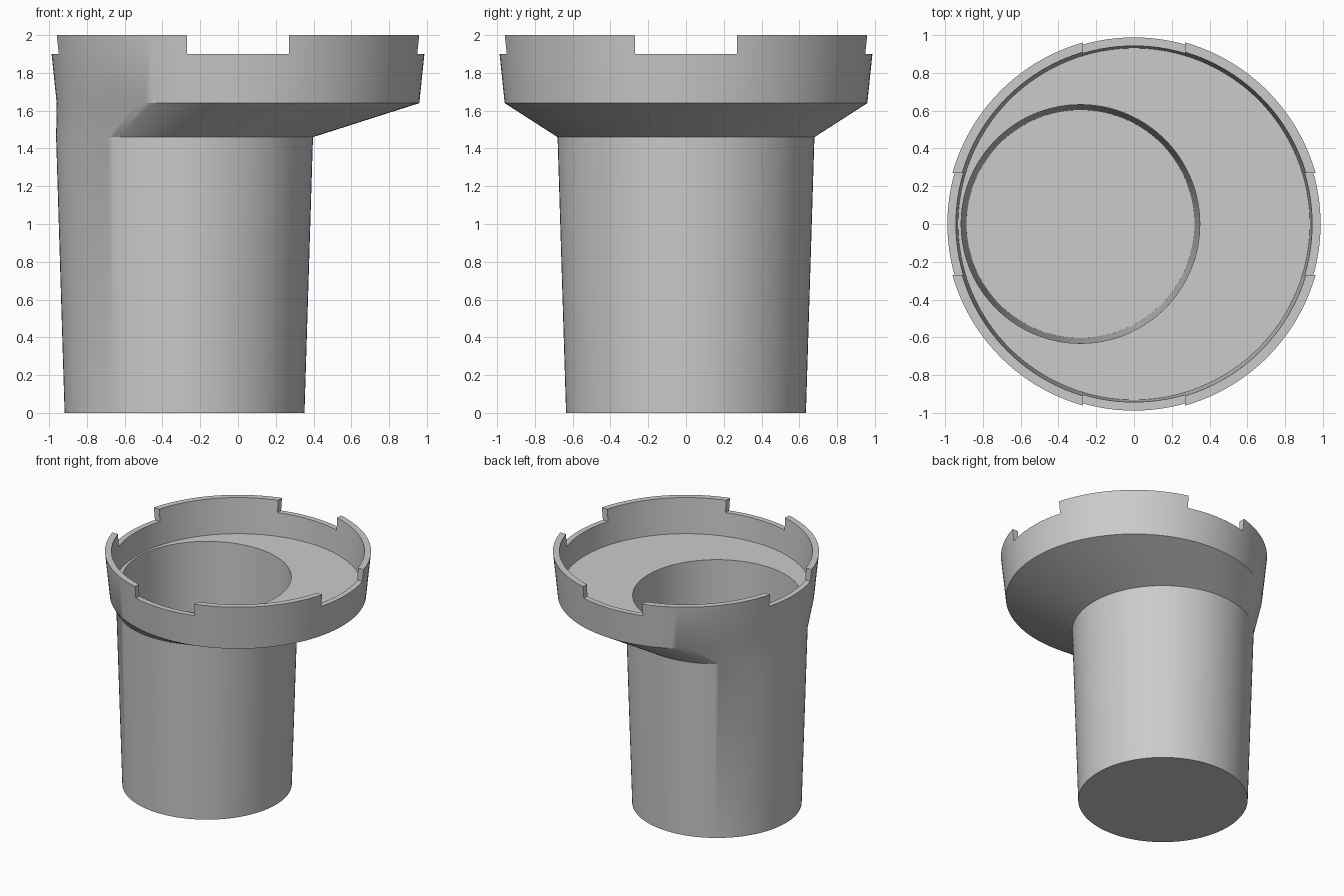
import bpy, bmesh, math

cube = bpy.data.objects.get("Cube")
if cube:
    bpy.data.objects.remove(cube, do_unlink=True)

SEGMENTS = 128
CUP_X = -0.283  # the cup sits off-centre below the collar

grey = bpy.data.materials.new("plain grey")
grey.use_nodes = True
colour = (0.6, 0.6, 0.6, 1)
grey.diffuse_color = colour
grey.node_tree.nodes["Principled BSDF"].inputs["Base Color"].default_value = colour


def ring(bm, cx, radius, z):
    step = 2 * math.pi / SEGMENTS
    return [bm.verts.new((cx + radius * math.cos(i * step), radius * math.sin(i * step), z))
            for i in range(SEGMENTS)]


def loft(name, sections):
    """Skin circles (centre x, radius, z) in order and cap both ends."""
    bm = bmesh.new()
    rings = [ring(bm, *s) for s in sections]
    for a, b in zip(rings, rings[1:]):
        for i in range(SEGMENTS):
            j = (i + 1) % SEGMENTS
            bm.faces.new((a[i], a[j], b[j], b[i]))
    bm.faces.new(rings[0][::-1])
    bm.faces.new(rings[-1])
    bmesh.ops.recalc_face_normals(bm, faces=bm.faces)
    mesh = bpy.data.meshes.new(name)
    bm.to_mesh(mesh)
    bm.free()
    obj = bpy.data.objects.new(name, mesh)
    bpy.context.collection.objects.link(obj)
    mesh.materials.append(grey)
    return obj


# Outer cup, slanted shoulder, collar, then down the inside to the cup floor
cup = loft("offset_cup", [
    (CUP_X, 0.635, 0),
    (CUP_X, 0.68, 1.46),
    (0, 0.96, 1.64),
    (0, 0.997, 2.0),
    (0, 0.948, 2.0),
    (0, 0.93, 1.71),
    (CUP_X, 0.631, 1.71),
    (CUP_X, 0.603, 0.05),
])

# Four rim notches, cut by two crossing bars
for size in ((0.54, 3, 0.4), (3, 0.54, 0.4)):
    bpy.ops.mesh.primitive_cube_add(size=1, location=(0, 0, 2.1))
    cutter = bpy.context.object
    cutter.name = "notch_cutter"
    cutter.scale = size
    cutter.hide_render = True
    cutter.data.materials.append(grey)
    bpy.context.view_layer.update()
    cut = cup.modifiers.new("notches", 'BOOLEAN')
    cut.operation = 'DIFFERENCE'
    cut.solver = 'EXACT'
    cut.object = cutter
    bpy.context.view_layer.objects.active = cup
    bpy.ops.object.modifier_apply(modifier=cut.name)
    bpy.data.objects.remove(cutter, do_unlink=True)

bpy.ops.object.select_all(action='DESELECT')
cup.select_set(True)
bpy.context.view_layer.objects.active = cup
bpy.ops.object.shade_smooth_by_angle(angle=math.radians(30))
